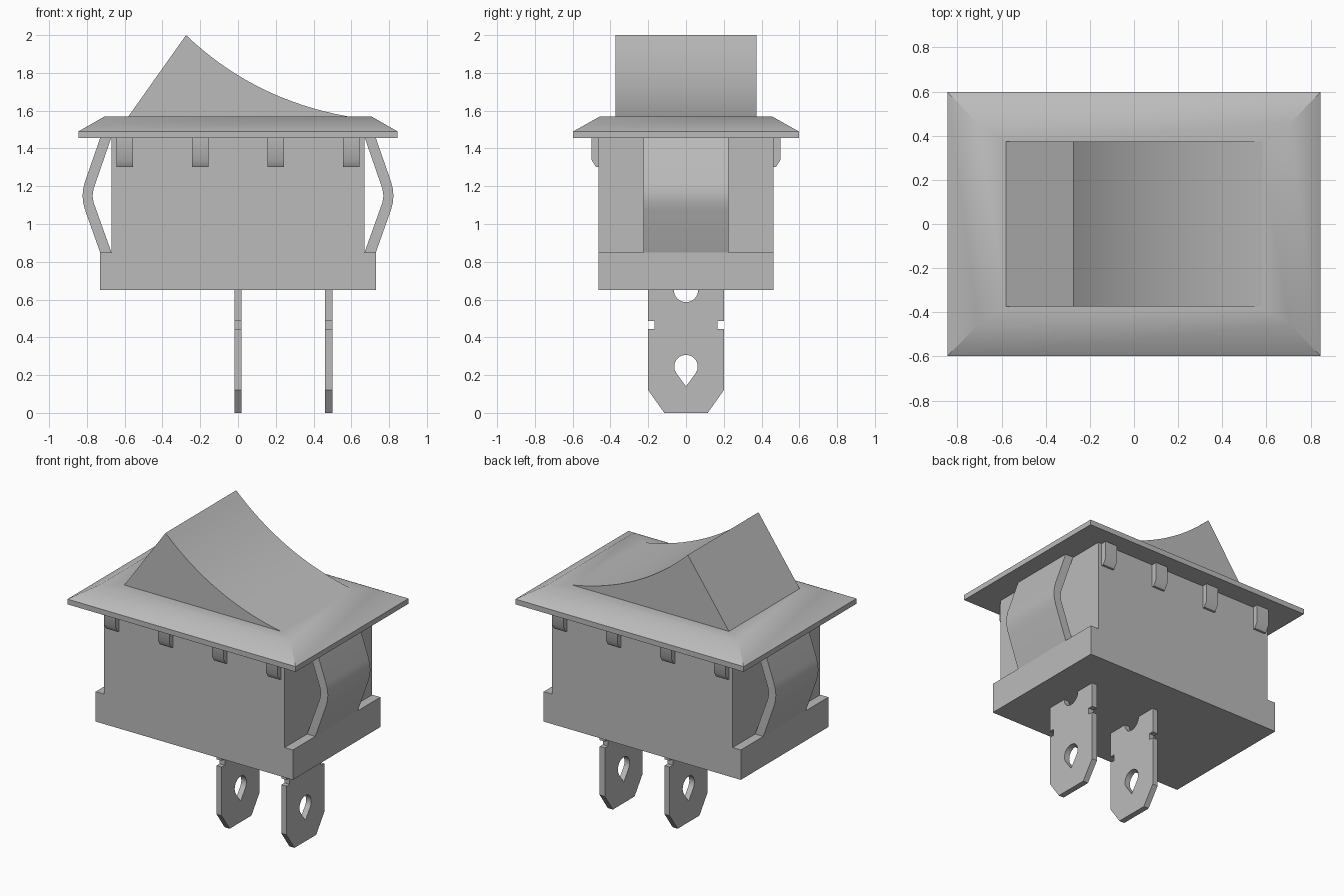
import bpy, bmesh
from math import radians, cos, sin
from mathutils import Vector

cube = bpy.data.objects.get("Cube")
if cube:
    bpy.data.objects.remove(cube)

grey = bpy.data.materials.new("light_grey")
grey.use_nodes = True
grey.diffuse_color = (0.5, 0.5, 0.5, 1)
grey.node_tree.nodes["Principled BSDF"].inputs["Base Color"].default_value = (0.5, 0.5, 0.5, 1)


def finish(name, bm):
    """Turn a bmesh into a shaded, coloured object."""
    bmesh.ops.recalc_face_normals(bm, faces=bm.faces[:])
    mesh = bpy.data.meshes.new(name)
    bm.to_mesh(mesh)
    bm.free()
    mesh.materials.append(grey)
    obj = bpy.data.objects.new(name, mesh)
    bpy.context.collection.objects.link(obj)
    bpy.ops.object.select_all(action='DESELECT')
    obj.select_set(True)
    bpy.context.view_layer.objects.active = obj
    bpy.ops.object.shade_smooth_by_angle(angle=radians(35))
    return obj


def prism(name, loops, axis, lo, hi):
    """Extrude an outline (and holes) along x or y; outlines are (other axis, z)."""
    bm = bmesh.new()
    for loop in loops:
        vs = [bm.verts.new((lo, a, z) if axis == 'x' else (a, lo, z)) for a, z in loop]
        for i, v in enumerate(vs):
            bm.edges.new((vs[i - 1], v))
    bmesh.ops.triangle_fill(bm, edges=bm.edges[:], use_beauty=True)
    out = bmesh.ops.extrude_face_region(bm, geom=bm.faces[:], use_keep_orig=True)
    moved = [g for g in out["geom"] if isinstance(g, bmesh.types.BMVert)]
    step = Vector((hi - lo, 0, 0)) if axis == 'x' else Vector((0, hi - lo, 0))
    bmesh.ops.translate(bm, verts=moved, vec=step)
    return finish(name, bm)


def arc(cx, cz, r, start, end, n):
    angles = [radians(start + (end - start) * i / n) for i in range(n + 1)]
    return [(cx + r * cos(a), cz + r * sin(a)) for a in angles]


def mirrored(half):
    """Close a half profile by mirroring it across the z axis."""
    return half + [(-a, z) for a, z in reversed(half)]


# Housing with the wider foot
prism("housing", [mirrored([(0.67, 1.46), (0.67, 0.85), (0.73, 0.85), (0.73, 0.65)])],
      'y', -0.463, 0.463)

# Bezel lofted from rectangular rings: (x min, x max, y half, z)
rings = [(-0.845, 0.845, 0.597, 1.455), (-0.845, 0.845, 0.597, 1.49),
         (-0.705, 0.705, 0.455, 1.57), (-0.58, 0.57, 0.374, 1.57)]
bm = bmesh.new()
loops = [[bm.verts.new(p) for p in ((x0, -y, z), (x1, -y, z), (x1, y, z), (x0, y, z))]
         for x0, x1, y, z in rings]
for low, high in zip(loops, loops[1:]):
    for i in range(4):
        bm.faces.new((low[i - 1], low[i], high[i], high[i - 1]))
bm.faces.new(loops[0])
bm.faces.new(loops[-1])
finish("bezel", bm)

# Rocker with a concave pressing face
p0, p1, p2 = Vector((-0.275, 2.0)), Vector((0.08, 1.66)), Vector((0.58, 1.57))
curve = []
for i in range(17):
    t = i / 16
    curve.append(tuple(p0 * (1 - t) ** 2 + p1 * 2 * t * (1 - t) + p2 * t * t))
prism("rocker", [[(-0.58, 1.54), (-0.58, 1.57)] + curve + [(0.58, 1.54)]], 'y', -0.374, 0.374)

# Bent spring clips on both ends
clip = [(0.728, 1.46), (0.81, 1.225), (0.82, 1.185), (0.823, 1.15), (0.82, 1.115),
        (0.81, 1.075), (0.73, 0.85), (0.67, 0.85), (0.765, 1.115), (0.77, 1.15),
        (0.765, 1.185), (0.67, 1.46)]
for side, s in (("left", 1), ("right", -1)):
    prism(side + "_clip", [[(s * x, z) for x, z in clip]], 'y', -0.225, 0.225)

# Row of chamfered tabs under the bezel, front and back
tab = [(0.45, 1.46), (0.5, 1.46), (0.5, 1.34), (0.477, 1.302), (0.45, 1.302)]
for side, s in (("front", -1), ("back", 1)):
    for i in range(4):
        x = -0.6 + 0.4 * i
        prism(f"{side}_tab_{i + 1}", [[(s * y, z) for y, z in tab]], 'x', x - 0.044, x + 0.044)

# Blade terminals with side notches, top cut-out and teardrop hole
edge = [(0.2, 0.65), (0.2, 0.487), (0.167, 0.487), (0.167, 0.445), (0.2, 0.445),
        (0.2, 0.12), (0.115, 0.0)]
blade = mirrored(edge) + arc(0, 0.65, 0.064, 180, 360, 16)
teardrop = arc(0, 0.245, 0.062, -36, 216, 24) + [(0, 0.14)]
for name, x in (("middle_terminal", 0.0), ("left_terminal", 0.48)):
    prism(name, [blade, teardrop], 'x', x - 0.019, x + 0.019)
